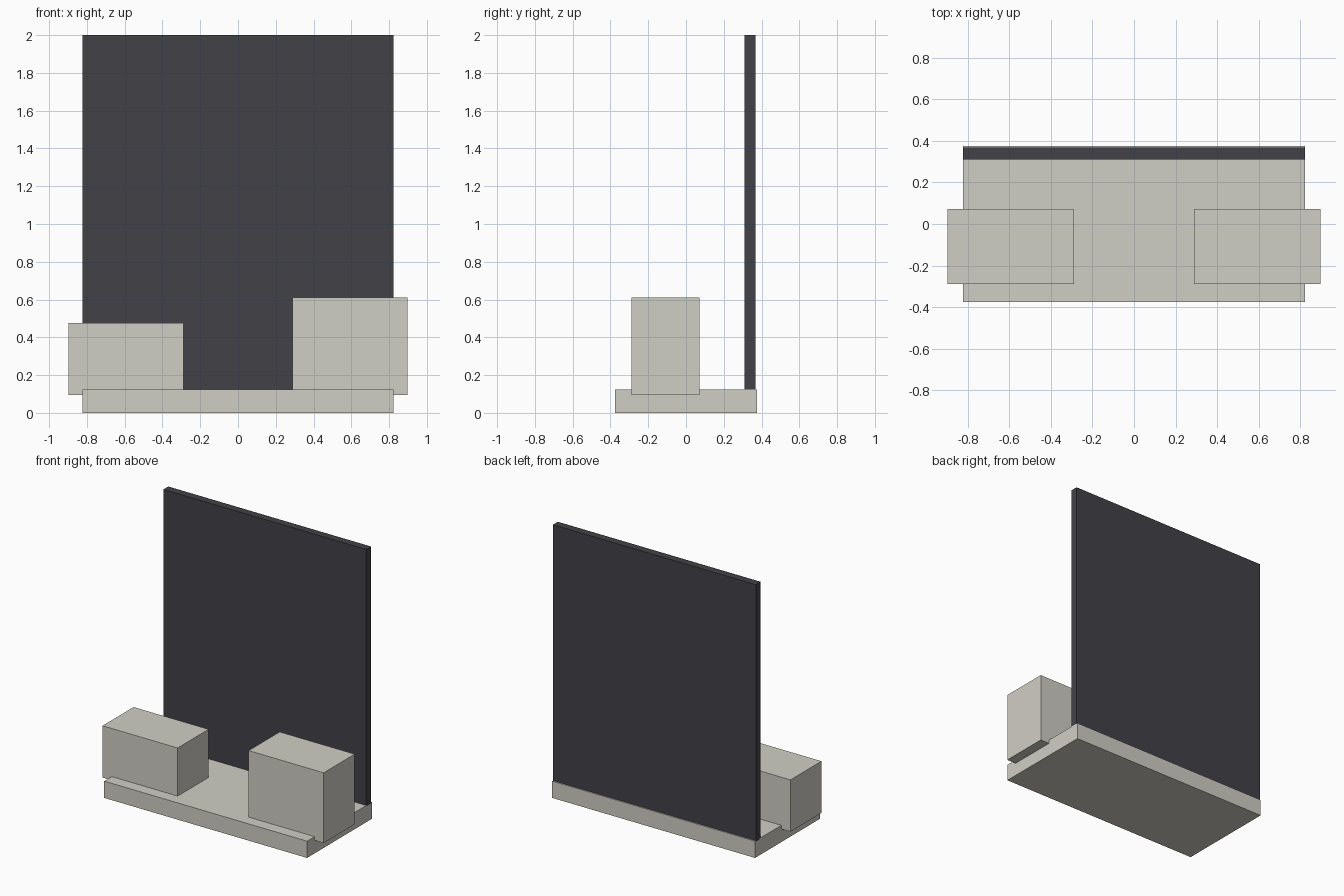
import bpy

if "Cube" in bpy.data.objects:
    bpy.data.objects.remove(bpy.data.objects["Cube"])


def material(name, color):
    m = bpy.data.materials.new(name)
    m.diffuse_color = (*color, 1.0)
    m.use_nodes = True
    m.node_tree.nodes["Principled BSDF"].inputs["Base Color"].default_value = m.diffuse_color
    return m


light = material("warm light grey", (0.63, 0.62, 0.56))
dark = material("dark charcoal", (0.055, 0.053, 0.062))


def box(name, x, y, z, mat):
    """Axis-aligned box from (min, max) ranges."""
    ranges = (x, y, z)
    bpy.ops.mesh.primitive_cube_add(size=1)
    ob = bpy.context.object
    ob.name = name
    for v in ob.data.vertices:
        for i, (lo, hi) in enumerate(ranges):
            v.co[i] = lo if v.co[i] < 0 else hi
    ob.data.materials.append(mat)
    return ob


# Low base slab
box("base_slab", (-0.823, 0.823), (-0.375, 0.375), (0.0, 0.123), light)

# Tall thin panel standing near the back edge
box("back_panel", (-0.823, 0.823), (0.31, 0.367), (0.116, 2.0), dark)

# Two side blocks of different height, overhanging the base ends
for name, side, top in (("left_block", -1, 0.476), ("right_block", 1, 0.611)):
    x = sorted((side * 0.288, side * 0.897))
    box(name, x, (-0.288, 0.071), (0.096, top), light)
